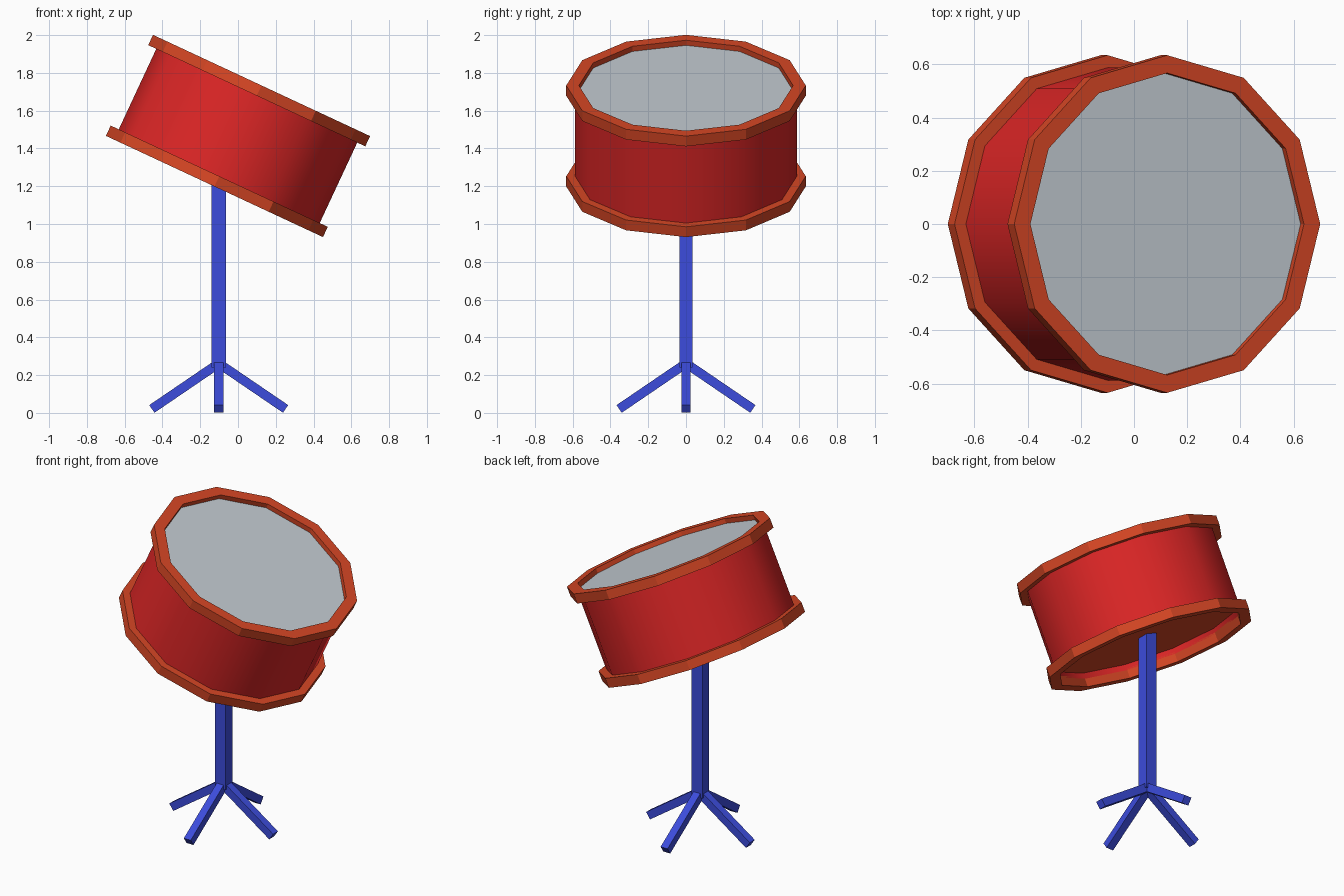
import bpy, bmesh, math
from mathutils import Matrix, Vector

if "Cube" in bpy.data.objects:
    bpy.data.objects.remove(bpy.data.objects["Cube"])

SIDES = 12
RIM_R, SHELL_R, INNER_R = 0.634, 0.587, 0.567
HALF = 0.295          # half the drum height
RIM_H = 0.06
POLE_X = -0.102
TILT = Matrix.Translation((0, 0, 1.466)) @ Matrix.Rotation(math.radians(25), 4, 'Y')


def material(name, rgb):
    # sRGB bytes to linear colour
    lin = [((c / 255 + 0.055) / 1.055) ** 2.4 for c in rgb] + [1]
    m = bpy.data.materials.new(name)
    m.use_nodes = True
    m.diffuse_color = lin
    m.node_tree.nodes["Principled BSDF"].inputs["Base Color"].default_value = lin
    return m


red = material("shell_red", (222, 38, 38))
orange = material("rim_orange", (214, 70, 36))
grey = material("head_grey", (196, 204, 210))
blue = material("stand_blue", (60, 76, 220))


def finish(name, bm, mat, matrix):
    bmesh.ops.recalc_face_normals(bm, faces=bm.faces)
    mesh = bpy.data.meshes.new(name)
    bm.to_mesh(mesh)
    bm.free()
    mesh.materials.append(mat)
    ob = bpy.data.objects.new(name, mesh)
    ob.matrix_world = matrix
    bpy.context.collection.objects.link(ob)
    return ob


def ring(name, r_in, r_out, z0, z1, mat):
    """Hollow polygonal ring with a rectangular section."""
    bm = bmesh.new()
    section = [(r_in, z0), (r_out, z0), (r_out, z1), (r_in, z1)]
    loops = []
    for i in range(SIDES):
        a = math.tau * i / SIDES
        loops.append([bm.verts.new((r * math.cos(a), r * math.sin(a), z)) for r, z in section])
    for i in range(SIDES):
        p, q = loops[i], loops[(i + 1) % SIDES]
        for j in range(4):
            k = (j + 1) % 4
            bm.faces.new((p[j], q[j], q[k], p[k]))
    return finish(name, bm, mat, TILT)


def disc(name, z, mat, thick=0.01):
    """Thin polygonal plate closing the drum."""
    bm = bmesh.new()
    spin = Matrix.Translation((0, 0, z))
    bmesh.ops.create_cone(bm, cap_ends=True, segments=SIDES, radius1=INNER_R,
                          radius2=INNER_R, depth=thick, matrix=spin)
    # line the corners up with the rings
    corner = max(bm.verts, key=lambda v: v.co.x).co
    turn = -math.atan2(corner.y, corner.x)
    bmesh.ops.rotate(bm, verts=bm.verts, matrix=Matrix.Rotation(turn, 3, 'Z'))
    return finish(name, bm, mat, TILT)


def bar(name, start, end, wide, deep):
    """Box-section bar running between two points."""
    start, end = Vector(start), Vector(end)
    d = end - start
    bm = bmesh.new()
    bmesh.ops.create_cube(bm, size=1, matrix=Matrix.Diagonal((wide, deep, d.length, 1)))
    if abs(d.x) + abs(d.y) < 1e-6:
        rot = Matrix.Identity(4)
    else:
        z, y = d.normalized(), Vector((-d.y, d.x, 0)).normalized()
        rot = Matrix((y.cross(z), y, z)).transposed().to_4x4()
    return finish(name, bm, blue, Matrix.Translation((start + end) / 2) @ rot)


# Drum
shell = ring("shell", INNER_R, SHELL_R, -HALF + 0.05, HALF - 0.05, red)
ring("top_rim", INNER_R, RIM_R, HALF - RIM_H, HALF, orange)
ring("bottom_rim", INNER_R, RIM_R, -HALF, -HALF + RIM_H, orange)
disc("drum_head", HALF - 0.035, grey)
disc("bottom_plate", -HALF + 0.09, orange)

bpy.ops.object.select_all(action='DESELECT')
shell.select_set(True)
bpy.context.view_layer.objects.active = shell
bpy.ops.object.shade_smooth_by_angle(angle=math.radians(40))

# Stand
bar("pole", (POLE_X, 0, 0.24), (POLE_X, 0, 1.3), 0.076, 0.07)
for i, side in enumerate(("left", "back", "right", "front")):
    dx, dy = round(math.cos(i * math.pi / 2)), round(math.sin(i * math.pi / 2))
    bar(side + "_leg", (POLE_X, 0, 0.262),
        (POLE_X + 0.354 * dx, 0.354 * dy, 0.021), 0.049, 0.049)
